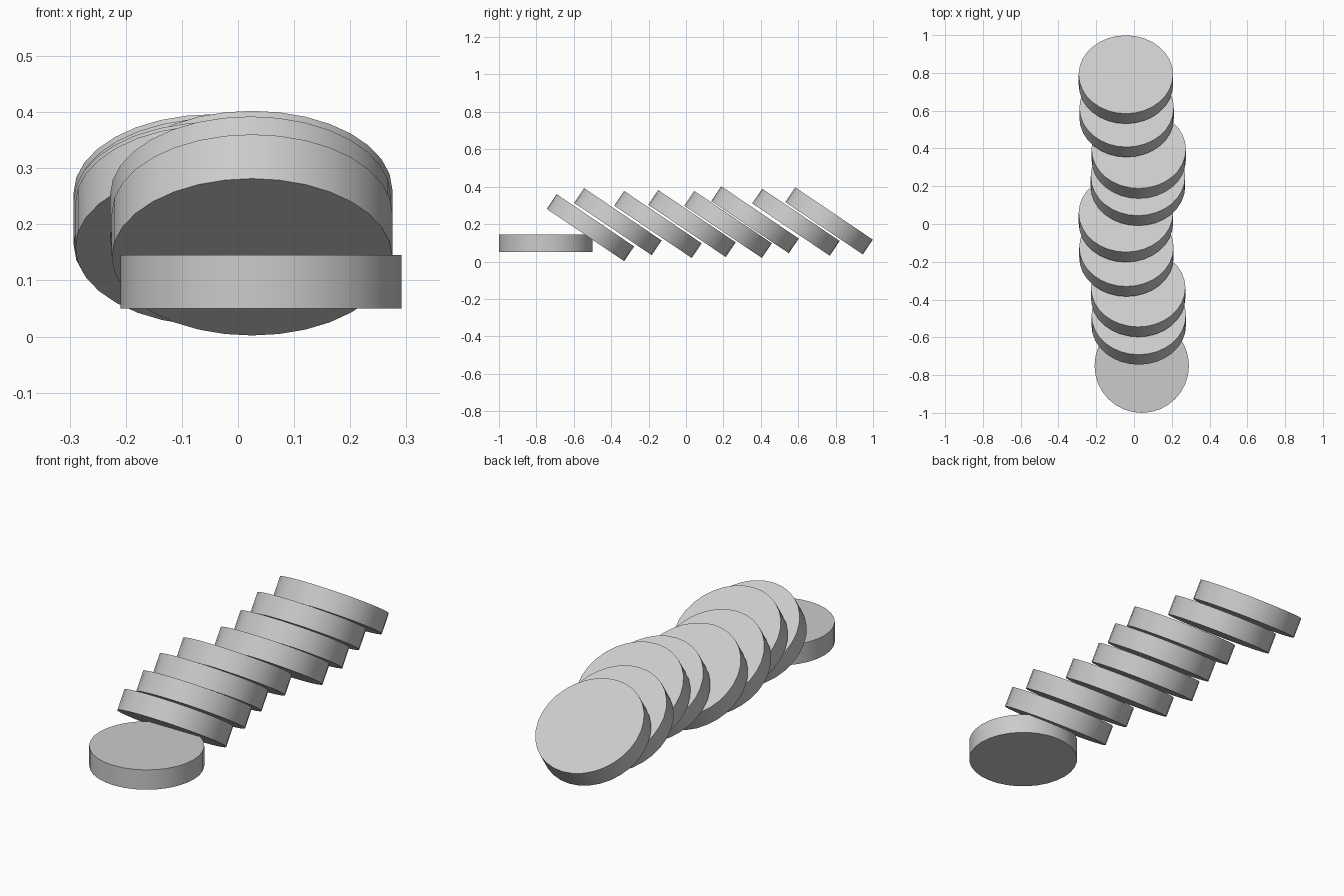
import bpy
import math

if "Cube" in bpy.data.objects:
    bpy.data.objects.remove(bpy.data.objects["Cube"])

RADIUS, THICK = 0.25, 0.095
TILT = math.radians(-34)   # far edge dips down, near edge rises


def disc(name, loc, tilt=0.0):
    bpy.ops.mesh.primitive_cylinder_add(vertices=32, radius=RADIUS, depth=THICK,
                                        location=loc, rotation=(tilt, 0, 0))
    ob = bpy.context.object
    ob.name = name
    bpy.ops.object.shade_smooth_by_angle(angle=math.radians(30))
    return ob


# Flat disc lying at the front
disc("flat_disc", (0.041, -0.75, 0.0975))

# Row of toppled discs leaning on one another, front to back
centres = [
    (0.025, -0.511, 0.181), (0.022, -0.364, 0.213),
    (-0.040, -0.150, 0.198), (-0.043, 0.032, 0.203),
    (0.021, 0.225, 0.198), (0.025, 0.369, 0.223),
    (-0.039, 0.588, 0.210), (-0.043, 0.765, 0.217),
]
for i, c in enumerate(centres, 1):
    disc(f"leaning_disc_{i}", c, TILT)
